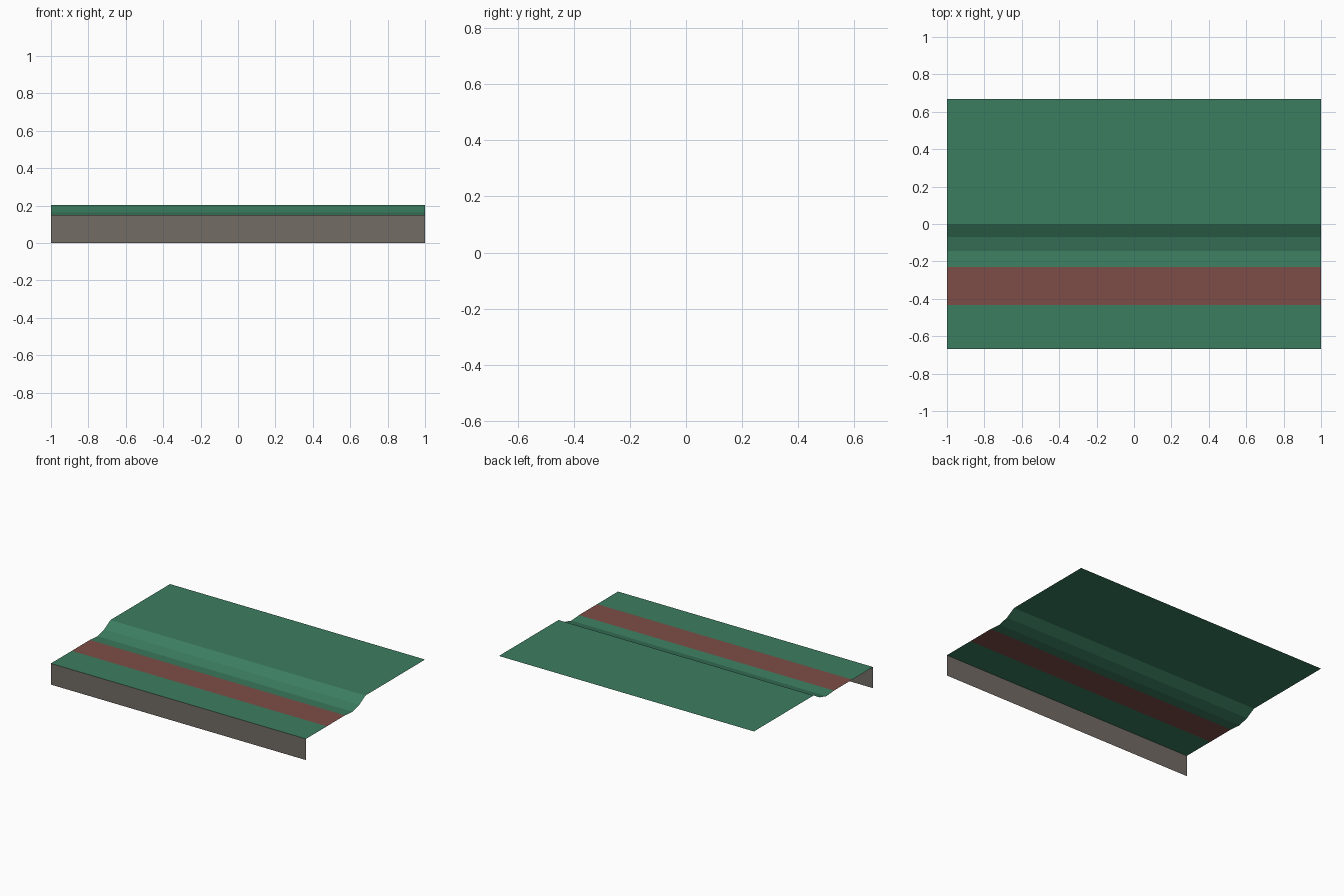
import bpy

if "Cube" in bpy.data.objects:
    bpy.data.objects.remove(bpy.data.objects["Cube"])


def material(name, rgb):
    m = bpy.data.materials.new(name)
    m.diffuse_color = (*rgb, 1)
    m.use_nodes = True
    m.node_tree.nodes["Principled BSDF"].inputs["Base Color"].default_value = m.diffuse_color
    return m


GREEN = material("green", (0.045, 0.205, 0.117))
RED = material("dull_red", (0.209, 0.076, 0.063))
GRAY = material("warm_gray", (0.171, 0.150, 0.130))


def strip(name, profile, mat):
    """Extrude an open (y, z) profile along x as a thin sheet."""
    verts = [(x, y, z) for y, z in profile for x in (-1, 1)]
    faces = [(2 * i, 2 * i + 1, 2 * i + 3, 2 * i + 2)
             for i in range(len(profile) - 1)]
    me = bpy.data.meshes.new(name)
    me.from_pydata(verts, [], faces)
    me.materials.append(mat)
    ob = bpy.data.objects.new(name, me)
    bpy.context.collection.objects.link(ob)
    return ob


# vertical front face
strip("front_wall", [(-0.667, 0), (-0.667, 0.15)], GRAY)

# ground sheet: low ledge, curved dip and bank, raised back plane
ground = strip("ground_sheet", [(-0.667, 0.15), (-0.433, 0.15), (-0.23, 0.15),
                                (-0.145, 0.143), (-0.07, 0.163), (0, 0.203),
                                (0.667, 0.203)], GREEN)

# red stripe on the ledge
ground.data.materials.append(RED)
for f in ground.data.polygons:
    if -0.42 < f.center.y < -0.24:
        f.material_index = 1
